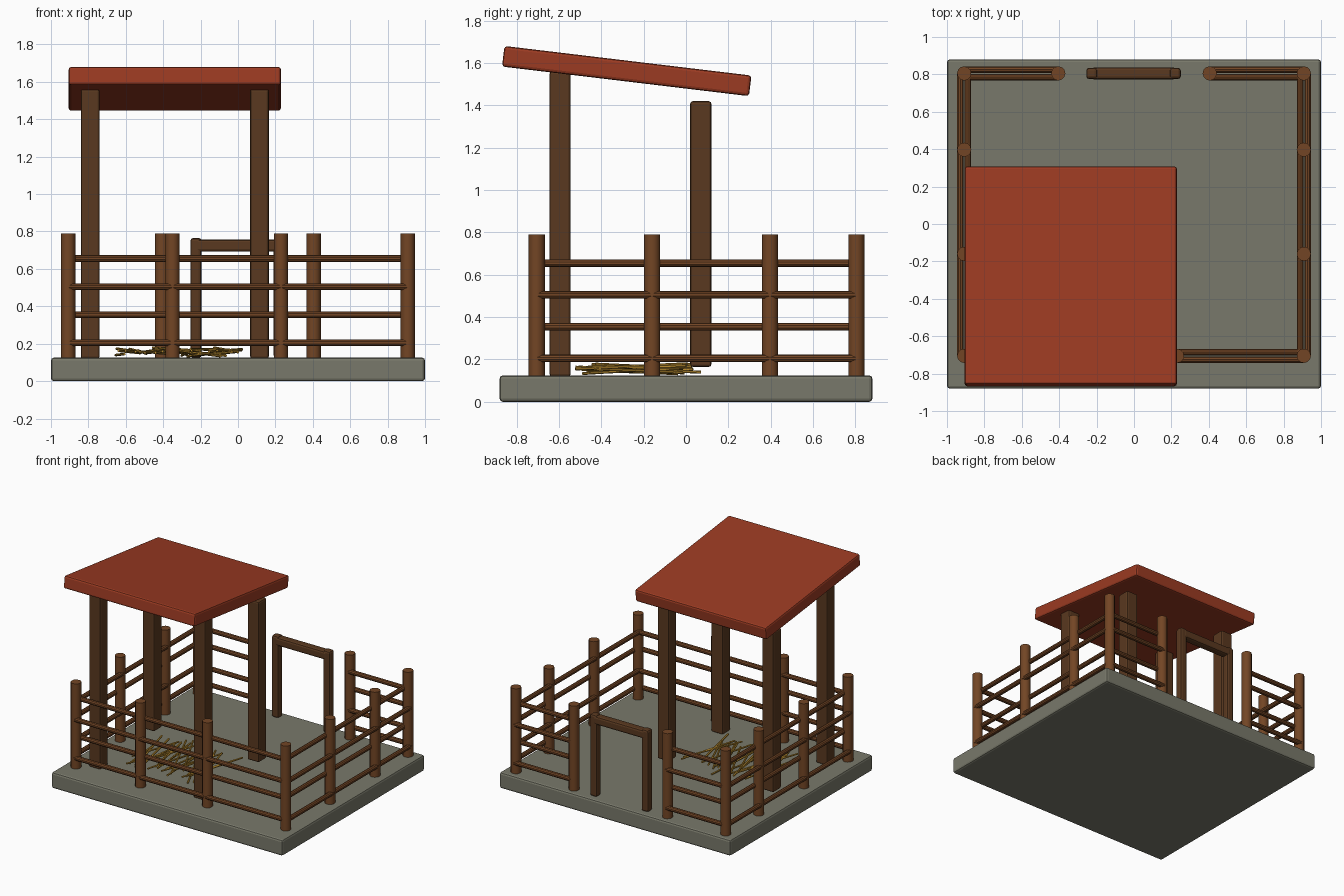
import bpy, random
from math import atan2
from mathutils import Vector

if "Cube" in bpy.data.objects:
    bpy.data.objects.remove(bpy.data.objects["Cube"])

random.seed(4)

def material(name, r, g, b):
    m = bpy.data.materials.new(name)
    m.diffuse_color = (r, g, b, 1)
    m.use_nodes = True
    m.node_tree.nodes["Principled BSDF"].inputs["Base Color"].default_value = m.diffuse_color
    return m

STONE = material("stone", 0.19, 0.19, 0.145)
FENCE = material("fence_wood", 0.17, 0.06, 0.018)
TIMBER = material("dark_timber", 0.10, 0.04, 0.014)
ROOF = material("red_roof", 0.33, 0.043, 0.016)
STRAW = material("straw", 0.50, 0.27, 0.03)

def box(name, center, size, mat, bevel=0.012, rot=(0, 0, 0)):
    bpy.ops.mesh.primitive_cube_add(size=1, location=center, rotation=rot)
    ob = bpy.context.object
    ob.name = name
    ob.scale = size
    bpy.ops.object.transform_apply(location=False, rotation=False, scale=True)
    mod = ob.modifiers.new("soft_edges", 'BEVEL')
    mod.width = bevel
    mod.segments = 2
    ob.data.materials.append(mat)
    return ob

def rod(name, a, b, radius, mat, sides=12):
    a, b = Vector(a), Vector(b)
    d = b - a
    bpy.ops.mesh.primitive_cylinder_add(vertices=sides, radius=radius, depth=d.length,
                                        location=(a + b) / 2)
    ob = bpy.context.object
    ob.name = name
    ob.rotation_euler = d.to_track_quat('Z', 'Y').to_euler()
    ob.data.materials.append(mat)
    bpy.ops.object.shade_smooth_by_angle()
    return ob

FLOOR = 0.125

# Base slab
box("base_slab", (0, 0, FLOOR / 2), (2, 1.76, FLOOR), STONE, 0.015)

# Fence posts
X, Y0, Y1 = 0.908, -0.705, 0.805
posts = [(-X, Y0), (-0.35, Y0), (0.23, Y0), (X, Y0),
         (-X, Y1), (-0.405, Y1), (0.405, Y1), (X, Y1)]
posts += [(s * X, y) for s in (-1, 1) for y in (-0.16, 0.397)]
for x, y in posts:
    rod("fence_post", (x, y, FLOOR - 0.01), (x, y, 0.79), 0.038, FENCE)

# Fence rails, alternating between the outer and inner face of the posts
runs = [((-X, Y0), (X, Y0), (0, -1)),
        ((-X, Y0), (-X, Y1), (-1, 0)),
        ((X, Y0), (X, Y1), (1, 0)),
        ((-X, Y1), (-0.405, Y1), (0, 1)),
        ((0.405, Y1), (X, Y1), (0, 1))]
for (ax, ay), (bx, by), (nx, ny) in runs:
    for i in range(4):
        z = 0.205 + 0.15 * i
        o = 0.02 if i % 2 == 0 else -0.02
        rod("fence_rail", (ax + nx * o, ay + ny * o, z),
            (bx + nx * o, by + ny * o, z), 0.018, FENCE, 10)

# Gate frame in the back opening
for x in (-0.225, 0.22):
    box("gate_post", (x, Y1, 0.445), (0.06, 0.06, 0.64), TIMBER, 0.015)
box("gate_beam", (-0.0025, Y1, 0.725), (0.45, 0.065, 0.065), TIMBER, 0.015)

# Shelter posts and sloped roof
for x in (-0.79, 0.115):
    box("shelter_front_post", (x, -0.595, 0.84), (0.1, 0.1, 1.44), TIMBER)
    box("shelter_back_post", (x, 0.07, 0.7925), (0.1, 0.1, 1.255), TIMBER)
box("shelter_roof", (-0.338, -0.28, 1.5625), (1.135, 1.175, 0.098), ROOF, 0.014,
    (-atan2(0.14, 1.17), 0, 0))

# Loose straw bedding
COUNT = 26
for i in range(COUNT):
    t = i / (COUNT - 1)
    x = -0.62 + 0.58 * t + random.uniform(-0.02, 0.02)
    y = random.uniform(-0.28, -0.17)
    dx = random.uniform(-0.11, 0.11)
    dy = random.uniform(0.19, 0.26)
    z = 0.14 + random.uniform(0, 0.03)
    dz = random.uniform(-0.014, 0.014)
    rod("straw_stalk", (x - dx, y - dy, z - dz), (x + dx, y + dy, z + dz),
        0.007, STRAW, 6)
